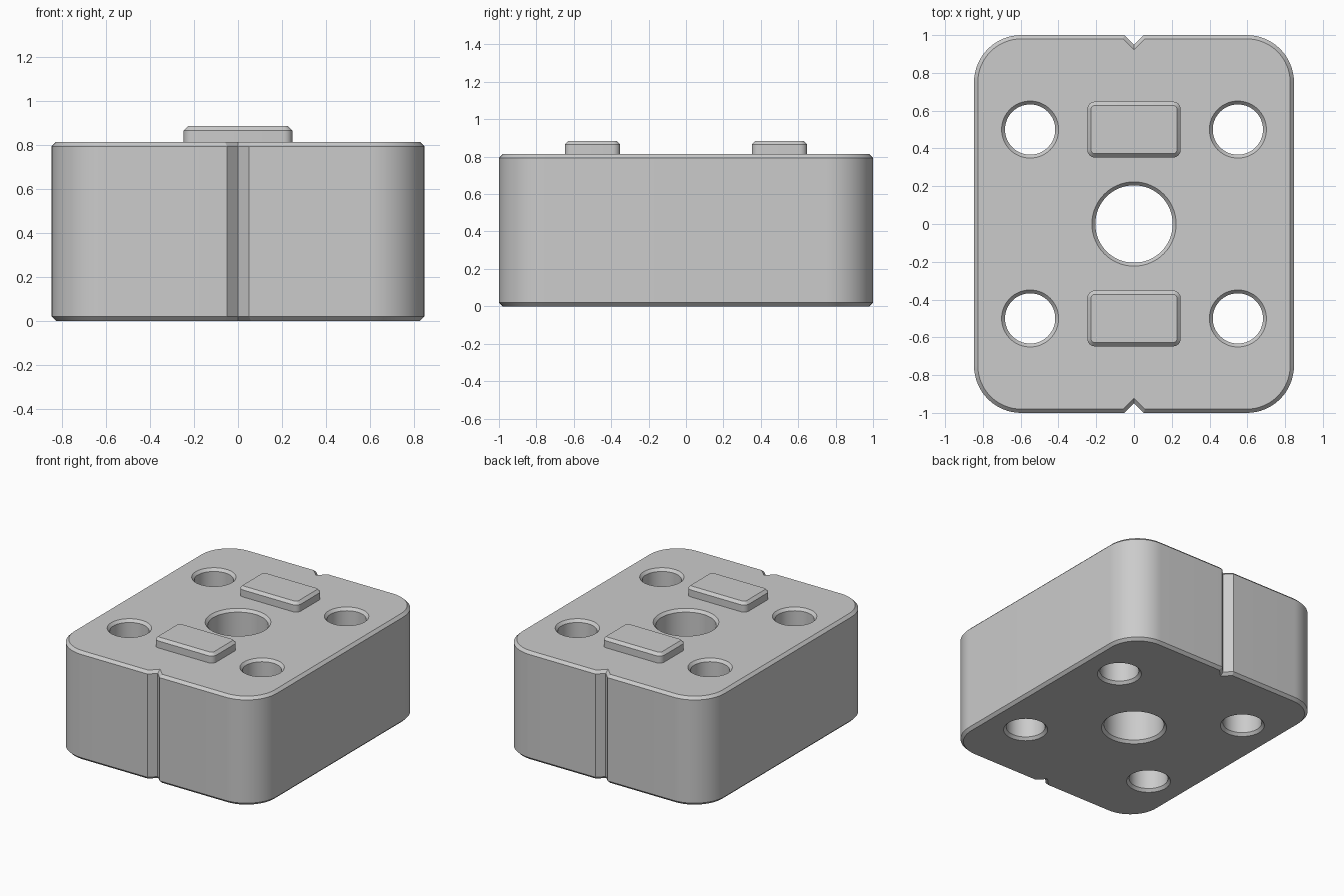
import bpy
import bmesh
from math import sin, cos, pi, radians, sqrt

cube = bpy.data.objects.get("Cube")
if cube:
    bpy.data.objects.remove(cube, do_unlink=True)

HALF_X, HALF_Y, HEIGHT = 0.847, 1.0, 0.813
CHAMFER = 0.02
PAD_TOP = 0.885

grey = bpy.data.materials.new("plain_grey")
grey.use_nodes = True
colour = (0.6, 0.6, 0.6, 1)
grey.diffuse_color = colour
grey.node_tree.nodes["Principled BSDF"].inputs["Base Color"].default_value = colour


def circle(cx, cy, radius, steps=64):
    return [(cx + radius * cos(2 * pi * i / steps), cy + radius * sin(2 * pi * i / steps))
            for i in range(steps)]


def outline(hx, hy, radius, inset=0, notch=0, steps=16):
    """Rounded rectangle, anticlockwise, with optional V notches front and back."""
    points = []
    for corner, (sx, sy) in enumerate([(1, 1), (-1, 1), (-1, -1), (1, -1)]):
        for i in range(steps + 1):
            a = (corner + i / steps) * pi / 2
            points.append((sx * (hx - radius) + (radius - inset) * cos(a),
                           sy * (hy - radius) + (radius - inset) * sin(a)))
        if notch and corner in (0, 2):
            wide = notch + inset * (sqrt(2) - 1)
            edge = hy - inset
            points += [(sy * wide, sy * edge), (0, sy * (edge - wide)), (-sy * wide, sy * edge)]
    return points


def skin(bm, rings):
    """Join stacked rings of (points, z) and return the end loops of edges."""
    loops = [[bm.verts.new((x, y, z)) for x, y in pts] for pts, z in rings]
    n = len(loops[0])
    for low, high in zip(loops, loops[1:]):
        for i in range(n):
            j = (i + 1) % n
            bm.faces.new((low[i], low[j], high[j], high[i]))
    return [[bm.edges.get((loop[i], loop[(i + 1) % n])) for i in range(n)]
            for loop in (loops[0], loops[-1])]


def finish(bm, name):
    bmesh.ops.recalc_face_normals(bm, faces=bm.faces[:])
    mesh = bpy.data.meshes.new(name)
    bm.to_mesh(mesh)
    bm.free()
    mesh.materials.append(grey)
    obj = bpy.data.objects.new(name, mesh)
    bpy.context.collection.objects.link(obj)
    bpy.ops.object.select_all(action='DESELECT')
    obj.select_set(True)
    bpy.context.view_layer.objects.active = obj
    bpy.ops.object.shade_smooth_by_angle(angle=radians(30))
    return obj


# Chamfered block with notches, centre bore and four bolt holes
levels = [(0, CHAMFER), (CHAMFER, 0), (HEIGHT - CHAMFER, 0), (HEIGHT, CHAMFER)]
bm = bmesh.new()
ends = [skin(bm, [(outline(HALF_X, HALF_Y, 0.25, c, 0.05), z) for z, c in levels])]
holes = [(0, 0, 0.205)] + [(x, y, 0.133) for x in (-0.55, 0.55) for y in (-0.5, 0.5)]
for x, y, r in holes:
    ends.append(skin(bm, [(circle(x, y, r + c * 0.9), z) for z, c in levels]))
for side in (0, 1):
    edges = [e for end in ends for e in end[side]]
    bmesh.ops.triangle_fill(bm, use_beauty=True, use_dissolve=False, edges=edges)
finish(bm, "block")

# Raised locating pads
for name, y in (("front_pad", -0.5), ("back_pad", 0.5)):
    bm = bmesh.new()
    rings = [(HEIGHT - 0.01, 0), (PAD_TOP - CHAMFER, 0), (PAD_TOP, CHAMFER)]
    bottom, top = skin(bm, [(outline(0.247, 0.148, 0.04, c, steps=6), z) for z, c in rings])
    for loop in (bottom, top):
        bmesh.ops.contextual_create(bm, geom=loop)
    finish(bm, name).location.y = y
